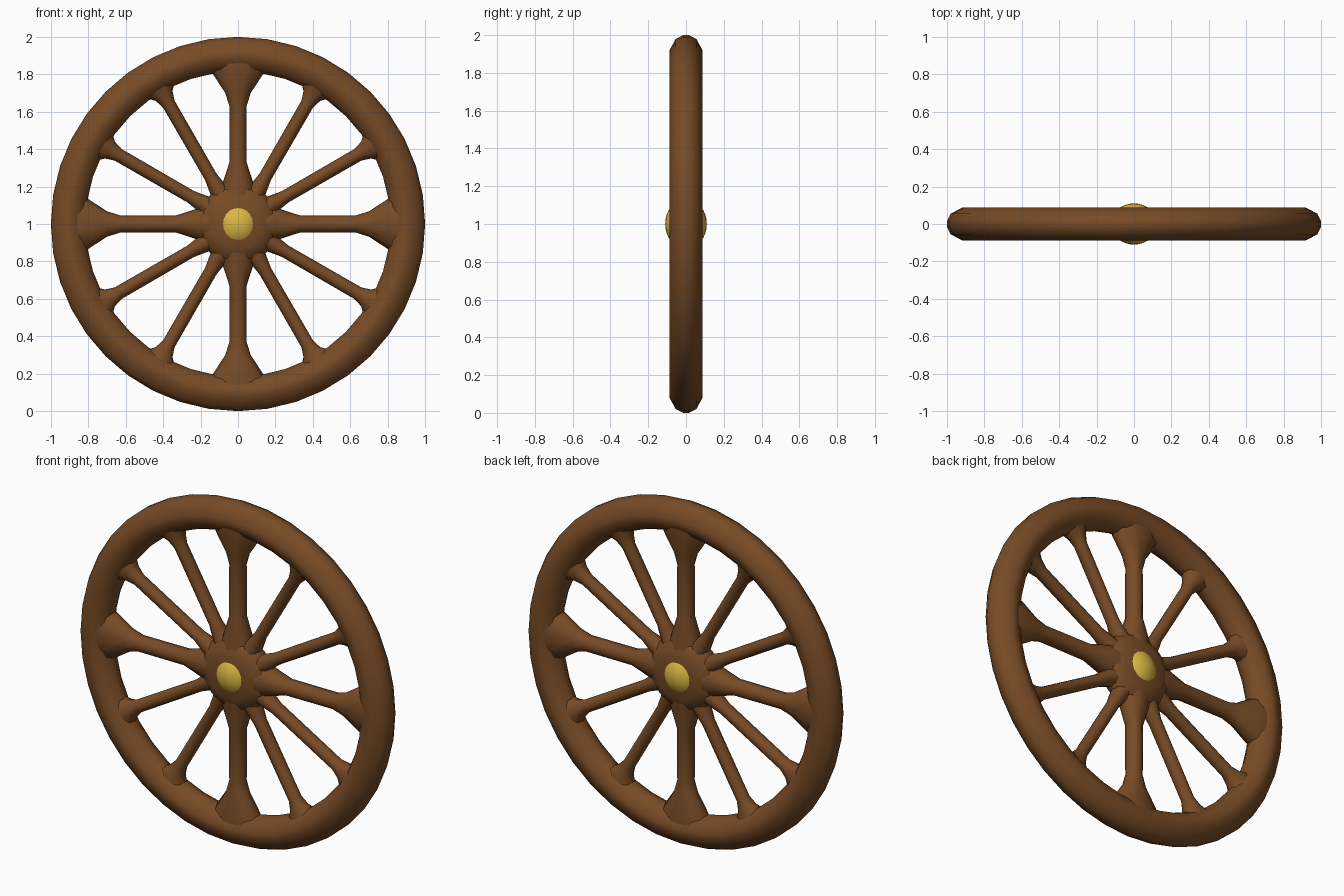
import bpy, bmesh, math
from mathutils import Matrix, Vector

cube = bpy.data.objects.get("Cube")
if cube:
    bpy.data.objects.remove(cube, do_unlink=True)


def material(name, rgb):
    m = bpy.data.materials.new(name)
    m.use_nodes = True
    m.diffuse_color = (*rgb, 1)
    m.node_tree.nodes["Principled BSDF"].inputs["Base Color"].default_value = (*rgb, 1)
    return m


wood = material("brown wood", (0.185, 0.07, 0.019))
brass = material("yellow brass", (0.72, 0.48, 0.055))
CENTRE = Vector((0, 0, 1))


def finish(name, bm, mat, angle=50):
    bmesh.ops.remove_doubles(bm, verts=bm.verts, dist=0.0001)
    bmesh.ops.recalc_face_normals(bm, faces=bm.faces)
    mesh = bpy.data.meshes.new(name)
    bm.to_mesh(mesh)
    bm.free()
    mesh.materials.append(mat)
    ob = bpy.data.objects.new(name, mesh)
    bpy.context.collection.objects.link(ob)
    bpy.ops.object.select_all(action="DESELECT")
    ob.select_set(True)
    bpy.context.view_layer.objects.active = ob
    bpy.ops.object.shade_smooth_by_angle(angle=math.radians(angle))
    return ob


def lathe(name, profile, steps, closed, mat):
    """Spin (radius, y) points around the axle."""
    bm = bmesh.new()
    vs = [bm.verts.new((r, y, 0)) for r, y in profile]
    edges = [bm.edges.new(p) for p in zip(vs, vs[1:])]
    if closed:
        edges.append(bm.edges.new((vs[-1], vs[0])))
    bmesh.ops.spin(bm, geom=vs + edges, cent=(0, 0, 0), axis=(0, 1, 0),
                   angle=math.tau, steps=steps, use_duplicate=False)
    bmesh.ops.translate(bm, verts=bm.verts, vec=CENTRE)
    return finish(name, bm, mat)


def spoke(name, stations, angle, sides=10):
    """Loft ellipses (distance, half width, half depth) outward from the hub."""
    bm = bmesh.new()
    rings = []
    for d, w, t in stations:
        rings.append([bm.verts.new((d, t * math.sin(a), w * math.cos(a)))
                      for a in (math.tau * i / sides for i in range(sides))])
    for a, b in zip(rings, rings[1:]):
        for i in range(sides):
            j = (i + 1) % sides
            bm.faces.new((a[i], a[j], b[j], b[i]))
    bm.faces.new(rings[0])
    bm.faces.new(rings[-1])
    bmesh.ops.transform(bm, verts=bm.verts,
                        matrix=Matrix.Translation(CENTRE) @ Matrix.Rotation(angle, 4, "Y"))
    return finish(name, bm, wood)


# Rounded rim
half = [(1.0, 0.015), (0.98, 0.055), (0.92, 0.087), (0.885, 0.087), (0.835, 0.055), (0.815, 0.015)]
lathe("rim", half + [(r, -y) for r, y in reversed(half)], 40, True, wood)

# Hub body with sloping faces
hub = [(0, 0.085), (0.13, 0.083), (0.19, 0.055), (0.215, 0.02)]
lathe("hub", hub + [(r, -y) for r, y in reversed(hub)], 24, False, wood)

# Four broad flared spokes and eight slim ones between them
broad = [(0.1, 0.1, 0.08), (0.21, 0.085, 0.07), (0.33, 0.046, 0.05), (0.63, 0.046, 0.047),
         (0.70, 0.068, 0.055), (0.81, 0.14, 0.075), (0.86, 0.16, 0.075)]
slim = [(0.12, 0.06, 0.065), (0.2, 0.05, 0.055), (0.29, 0.035, 0.04), (0.74, 0.036, 0.038),
        (0.79, 0.052, 0.05), (0.84, 0.1, 0.06)]
for k in range(12):
    is_broad = k % 3 == 0
    spoke(("broad_spoke_" if is_broad else "slim_spoke_") + str(k + 1),
          broad if is_broad else slim, math.tau * k / 12)

# Domed brass cap through the hub
bm = bmesh.new()
bmesh.ops.create_uvsphere(bm, u_segments=32, v_segments=16, radius=1)
bmesh.ops.transform(bm, verts=bm.verts,
                    matrix=Matrix.Translation(CENTRE) @ Matrix.Diagonal((0.125, 0.11, 0.132, 1)))
finish("brass_cap", bm, brass)
